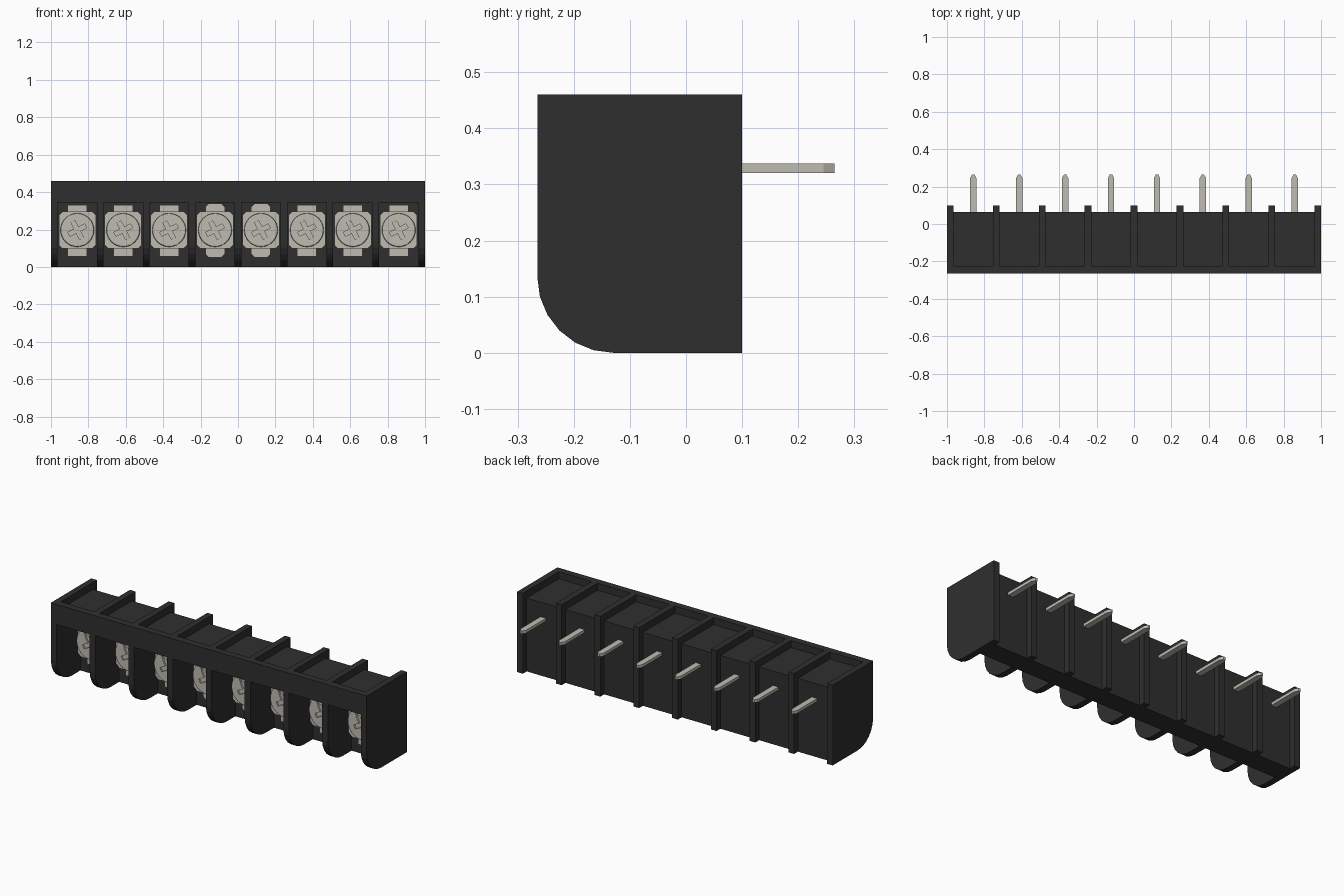
import bpy, bmesh, math

cube = bpy.data.objects.get("Cube")
if cube:
    bpy.data.objects.remove(cube, do_unlink=True)


def material(name, rgb):
    m = bpy.data.materials.new(name)
    m.use_nodes = True
    col = (*rgb, 1.0)
    m.diffuse_color = col
    bsdf = next(n for n in m.node_tree.nodes if n.type == 'BSDF_PRINCIPLED')
    bsdf.inputs["Base Color"].default_value = col
    return m


BLACK = material("black plastic", (0.028, 0.028, 0.028))
METAL = material("pale metal", (0.52, 0.50, 0.44))

COUNT = 8
WALL = 0.036
PITCH = (2 - WALL) / COUNT
SCREW_Z = 0.197
CHAMBER_Y = -0.05      # rear face of the screw chambers
BACK_Y = 0.065         # rear face of the body between dividers


def prism(name, pts, axis, a, b, mat):
    """Extrude a 2D outline along one axis from a to b."""
    place = {'x': lambda p, t: (t, p[0], p[1]),
             'y': lambda p, t: (p[0], t, p[1]),
             'z': lambda p, t: (p[0], p[1], t)}[axis]
    bm = bmesh.new()
    lo = [bm.verts.new(place(p, a)) for p in pts]
    hi = [bm.verts.new(place(p, b)) for p in pts]
    bm.faces.new(lo)
    bm.faces.new(hi[::-1])
    for i in range(len(pts)):
        j = (i + 1) % len(pts)
        bm.faces.new((lo[i], hi[i], hi[j], lo[j]))
    bmesh.ops.recalc_face_normals(bm, faces=bm.faces)
    me = bpy.data.meshes.new(name)
    bm.to_mesh(me)
    bm.free()
    me.materials.append(mat)
    ob = bpy.data.objects.new(name, me)
    bpy.context.collection.objects.link(ob)
    return ob


def chamfered(w, h, c):
    """Rectangle outline with cut corners, centred on the origin."""
    return [(-w + c, -h), (w - c, -h), (w, -h + c), (w, h - c),
            (w - c, h), (-w + c, h), (-w, h - c), (-w, -h + c)]


def bar(half_len, half_w, angle):
    """Rotated rectangle outline."""
    ca, sa = math.cos(angle), math.sin(angle)
    return [(x * ca - y * sa, x * sa + y * ca) for x, y in
            ((-half_len, -half_w), (half_len, -half_w),
             (half_len, half_w), (-half_len, half_w))]


# Body: front rim, recessed top, rear block and open chamber in one profile
prism("body", [(-0.265, 0.345), (-0.265, 0.46), (-0.225, 0.46), (-0.225, 0.42),
               (BACK_Y, 0.42), (BACK_Y, 0.0), (CHAMBER_Y, 0.0), (CHAMBER_Y, 0.345)],
      'x', -0.985, 0.985, BLACK)

# Dividers with a rounded lower front corner
R = 0.135
outline = [(0.10, 0.0), (0.10, 0.46), (-0.265, 0.46)]
for i in range(7):
    t = math.pi + math.pi / 2 * i / 6
    outline.append((-0.265 + R + R * math.cos(t), R + R * math.sin(t)))
for i in range(COUNT + 1):
    x = -1 + WALL / 2 + i * PITCH
    prism(f"divider_{i + 1}", outline, 'x', x - WALL / 2, x + WALL / 2, BLACK)

# Screw head: bevelled disc with a cross recess and a long slot
N = 32
ring = [(0.09 * math.cos(2 * math.pi * i / N), 0.09 * math.sin(2 * math.pi * i / N))
        for i in range(N)]
master = prism("screw_master", ring, 'y', -0.11, -0.082, METAL)
bm = bmesh.new()
bm.from_mesh(master.data)
rim = [e for e in bm.edges if all(v.co.y < -0.1 for v in e.verts)]
bmesh.ops.bevel(bm, geom=rim, offset=0.007, segments=2, profile=0.5, affect='EDGES')
bm.to_mesh(master.data)
bm.free()
cutters = []
for half_len, half_w, deg in ((0.05, 0.012, 27), (0.05, 0.012, -63), (0.1, 0.005, -60)):
    depth = -0.104 if half_len > 0.06 else -0.1
    c = prism("recess_cutter", bar(half_len, half_w, math.radians(deg)),
              'y', -0.15, depth, METAL)
    c.hide_render = True
    cutters.append(c)
    mod = master.modifiers.new("recess", 'BOOLEAN')
    mod.operation = 'DIFFERENCE'
    mod.solver = 'EXACT'
    mod.object = c
dg = bpy.context.evaluated_depsgraph_get()
screw_mesh = bpy.data.meshes.new_from_object(master.evaluated_get(dg))
screw_mesh.name = "screw_head"
for ob in cutters + [master]:
    bpy.data.objects.remove(ob, do_unlink=True)

# Repeated terminal: tab, clamp plate, screw and rear pin
pin_outline = [(-0.017, 0.05), (0.017, 0.05), (0.017, 0.245), (0.006, 0.265),
               (-0.006, 0.265), (-0.017, 0.245)]
for i in range(COUNT):
    x = -1 + WALL / 2 + (i + 0.5) * PITCH
    middle = i in (3, 4)
    tab = prism(f"contact_tab_{i + 1}",
                chamfered(0.052, 0.144 if middle else 0.137, 0.018 if middle else 0.002),
                'y', -0.066, CHAMBER_Y + 0.005, METAL)
    tab.location = (x, 0, SCREW_Z - 0.003)
    plate = prism(f"clamp_plate_{i + 1}", chamfered(0.099, 0.099, 0.02),
                  'y', -0.084, -0.064, METAL)
    plate.location = (x, 0, SCREW_Z)
    screw = bpy.data.objects.new(f"screw_{i + 1}", screw_mesh)
    bpy.context.collection.objects.link(screw)
    screw.location = (x, 0, SCREW_Z)
    pin = prism(f"pin_{i + 1}", pin_outline, 'z', 0.32, 0.337, METAL)
    pin.location.x = x
